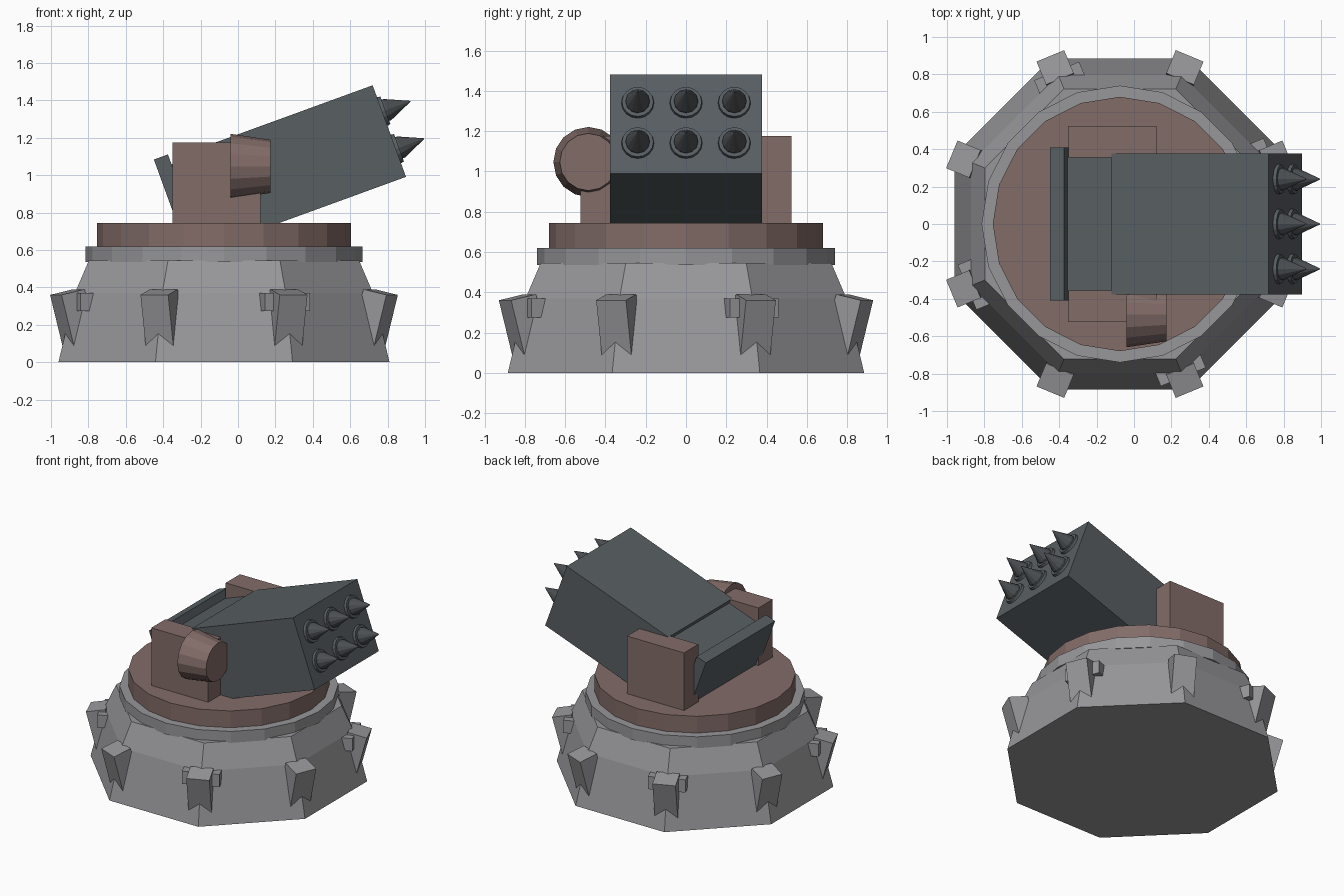
import bpy, bmesh, math
from mathutils import Matrix, Vector

if "Cube" in bpy.data.objects:
    bpy.data.objects.remove(bpy.data.objects["Cube"])

CX = -0.075                      # turret axis
TILT = math.radians(20)          # launcher elevation


def material(name, rgb):
    m = bpy.data.materials.new(name)
    m.diffuse_color = (*rgb, 1)
    m.use_nodes = True
    m.node_tree.nodes["Principled BSDF"].inputs["Base Color"].default_value = m.diffuse_color
    return m


GREY = material("stone_grey", (0.31, 0.31, 0.325))
BROWN = material("brown_metal", (0.225, 0.150, 0.138))
SLATE = material("slate_grey", (0.098, 0.113, 0.122))
DARK = material("dark_tip", (0.07, 0.078, 0.083))


def finish(name, bm, mat, matrix=None):
    if matrix:
        bm.transform(matrix)
    bmesh.ops.recalc_face_normals(bm, faces=bm.faces)
    me = bpy.data.meshes.new(name)
    bm.to_mesh(me)
    bm.free()
    me.materials.append(mat)
    ob = bpy.data.objects.new(name, me)
    bpy.context.collection.objects.link(ob)
    return ob


def lathe(name, profile, n, mat, matrix, phase=0.0):
    """Stack of n-sided rings (radius, height) with closed ends."""
    bm = bmesh.new()
    rings = []
    for r, z in profile:
        rings.append([bm.verts.new((r * math.cos(phase + math.tau * i / n),
                                    r * math.sin(phase + math.tau * i / n), z))
                      for i in range(n)])
    for a, b in zip(rings, rings[1:]):
        for i in range(n):
            j = (i + 1) % n
            bm.faces.new((a[i], a[j], b[j], b[i]))
    bm.faces.new(rings[0])
    bm.faces.new(rings[-1])
    return finish(name, bm, mat, matrix)


def prism(name, profile, y0, y1, mat, matrix=None):
    """Extrude an x-z profile from y0 to y1."""
    bm = bmesh.new()
    a = [bm.verts.new((x, y0, z)) for x, z in profile]
    b = [bm.verts.new((x, y1, z)) for x, z in profile]
    n = len(a)
    for i in range(n):
        j = (i + 1) % n
        bm.faces.new((a[i], a[j], b[j], b[i]))
    bm.faces.new(a)
    bm.faces.new(b)
    return finish(name, bm, mat, matrix)


def box(name, x0, x1, y0, y1, z0, z1, mat, matrix=None):
    return prism(name, [(x0, z0), (x1, z0), (x1, z1), (x0, z1)], y0, y1, mat, matrix)


axis = Matrix.Translation((CX, 0, 0))

# Octagonal base, given by flat-to-centre distances
c = math.cos(math.pi / 8)
lathe("base", [(0.885 / c, 0), (0.797 / c, 0.37), (0.722 / c, 0.545)], 8, GREY, axis, math.pi / 8)

# Wedge brackets on every corner, clamp blocks on every second one
for k in range(8):
    m = axis @ Matrix.Rotation(math.radians(22.5 + 45 * k), 4, 'Z')
    prism(f"bracket_{k}", [(0.973, 0.36), (0.84, 0.39), (0.75, 0.05), (0.889, 0.04)],
          -0.08, 0.08, GREY, m)
    if k % 2 == 0:
        box(f"clamp_{k}", 0.79, 0.885, -0.13, 0.13, 0.275, 0.37, GREY, m)

# Collar ring and turntable
lathe("collar_ring", [(0.74, 0.535), (0.74, 0.62)], 20, GREY, axis)
lathe("turntable", [(0.68, 0.61), (0.68, 0.745)], 20, BROWN, axis)

# Side supports
for side, s in (("front", -1), ("back", 1)):
    y0, y1 = sorted((s * 0.355, s * 0.523))
    box(f"{side}_support", -0.35, 0.12, y0, y1, 0.73, 1.175, BROWN)

# Tapered drum on the front support
lathe("drum", [(0.174, -0.04), (0.142, 0.175)], 16, BROWN,
      Matrix.Translation((0, -0.485, 1.047)) @ Matrix.Rotation(math.pi / 2, 4, 'Y'))

# Launcher: tilted box, narrower rear section and end plate
tilt = Matrix.Rotation(-TILT, 4, 'Y')
box("launcher_box", 0.29, 1.183, -0.378, 0.378, 0.624, 1.145, SLATE, tilt)
box("launcher_rear", 0.02, 0.30, -0.36, 0.36, 0.655, 1.115, SLATE, tilt)
box("launcher_end_plate", -0.052, 0.028, -0.408, 0.408, 0.60, 1.172, SLATE, tilt)

# Six rockets with collars on the launcher face
for row, v in enumerate((0.783, 0.996)):
    for col, y in enumerate((-0.24, 0, 0.24)):
        m = tilt @ Matrix.Translation((1.183, y, v)) @ Matrix.Rotation(math.pi / 2, 4, 'Y')
        lathe(f"tube_collar_{row}{col}", [(0.083, -0.01), (0.078, 0.018)], 16, SLATE, m)
        lathe(f"rocket_tip_{row}{col}", [(0.06, 0), (0.06, 0.03), (0.002, 0.161)], 12, DARK, m)
